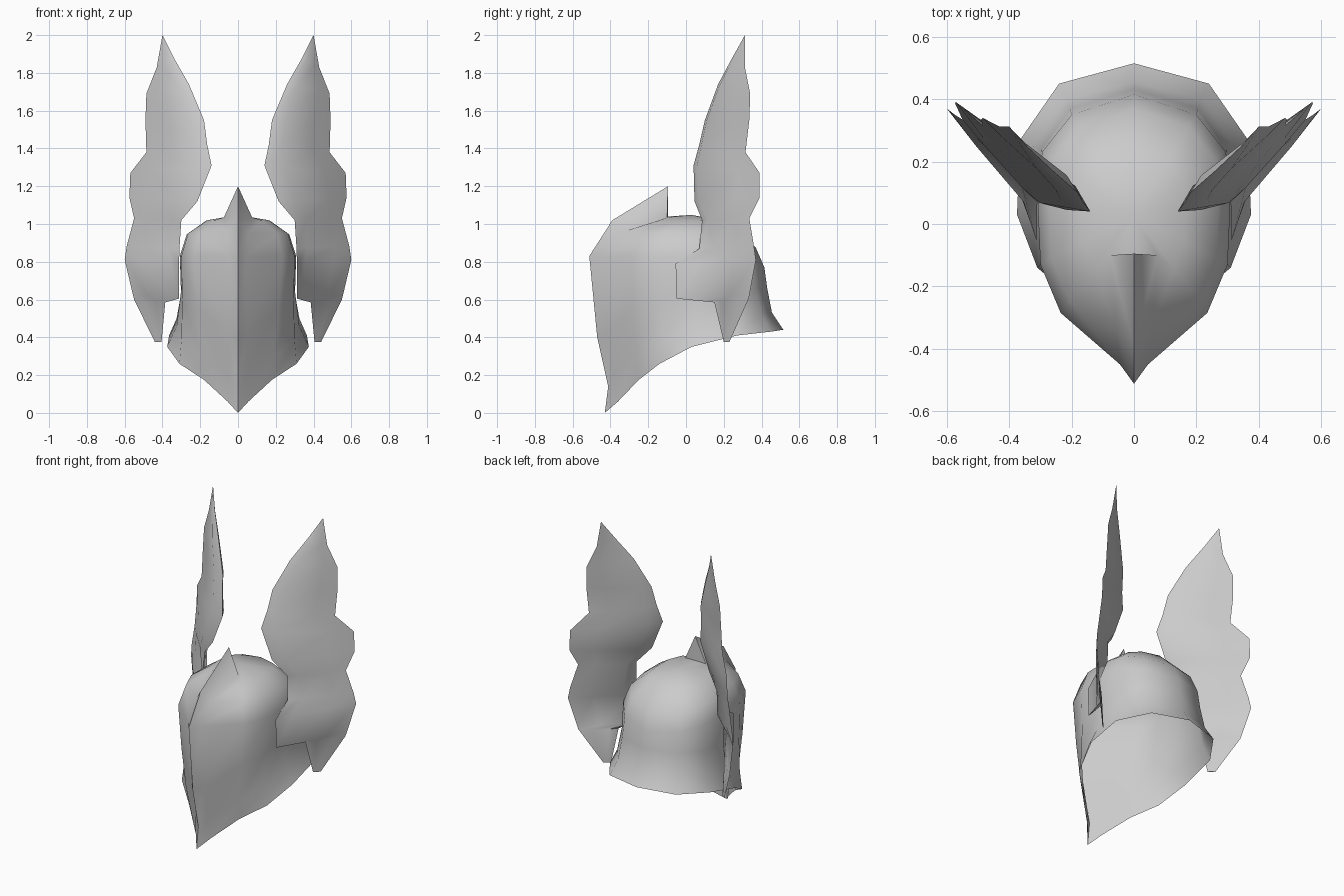
import bpy
import bmesh
import math
from mathutils import Vector, Matrix

if "Cube" in bpy.data.objects:
    bpy.data.objects.remove(bpy.data.objects["Cube"])

metal = bpy.data.materials.new("grey metal")
metal.diffuse_color = (0.6, 0.6, 0.6, 1)
metal.use_nodes = True
metal.node_tree.nodes["Principled BSDF"].inputs["Base Color"].default_value = metal.diffuse_color


def loft(name, rows, closed=False, cap=False, angle=40):
    """Skin rows of points on the +x half, then mirror across x = 0."""
    bm = bmesh.new()
    grid = [[bm.verts.new(p) for p in row] for row in rows]
    n = len(rows[0])
    for a, b in zip(grid, grid[1:]):
        for j in range(n if closed else n - 1):
            k = (j + 1) % n
            bm.faces.new((a[j], a[k], b[k], b[j]))
    if cap:
        bm.faces.new(grid[0][::-1])
    bmesh.ops.remove_doubles(bm, verts=bm.verts[:], dist=0.0005)
    bmesh.ops.mirror(bm, geom=bm.verts[:] + bm.edges[:] + bm.faces[:],
                     matrix=Matrix.Identity(4), merge_dist=0.0005, axis='X')
    bmesh.ops.recalc_face_normals(bm, faces=bm.faces[:])
    bm.normal_update()
    # open shells: make the topmost face look up
    if not closed:
        top = max(bm.faces, key=lambda f: abs(f.normal.z))
        if top.normal.z < 0:
            bmesh.ops.reverse_faces(bm, faces=bm.faces[:])
    me = bpy.data.meshes.new(name)
    bm.to_mesh(me)
    bm.free()
    me.materials.append(metal)
    ob = bpy.data.objects.new(name, me)
    bpy.context.collection.objects.link(ob)
    bpy.ops.object.select_all(action='DESELECT')
    ob.select_set(True)
    bpy.context.view_layer.objects.active = ob
    bpy.ops.object.shade_smooth_by_angle(angle=math.radians(angle))
    return ob


# Helmet shell: half rings from the front ridge to the back, flared rim first
rim = [(0, -.43, 0), (.055, -.36, .06), (.18, -.25, .175), (.31, -.14, .26),
       (.375, .03, .35), (.365, .27, .41), (.24, .45, .43), (0, .515, .44)]
neck = [(0, -.412, .14), (.045, -.385, .2), (.19, -.27, .3), (.30, -.13, .38),
        (.325, .04, .46), (.325, .25, .5), (.215, .40, .52), (0, .455, .53)]
waist = [(0, -.47, .4), (.045, -.42, .42), (.215, -.28, .55), (.295, -.13, .6),
         (.302, .05, .64), (.298, .24, .65), (.205, .37, .66), (0, .43, .66)]
brow = [(0, -.512, .83), (.045, -.45, .83), (.235, -.285, .83), (.3, -.13, .83),
        (.308, .05, .83), (.295, .23, .82), (.2, .35, .79), (0, .415, .77)]
apex = (0, .03, 1.048)


def dome(scale, lift):
    """Shrink the brow ring toward the apex, leaving out the ridge columns."""
    ring = []
    for x, y, z in brow[2:]:
        rise = lift - .4 * max(0, y) * (scale - .5) / .38
        ring.append((x * scale, .03 + (y - .03) * scale, z + (1.048 - z) * rise))
    return ring


# the ridge climbs into a pointed crest that drops straight at its back
shoulder = [(0, -.39, 1.02), (.055, -.345, .955)] + dome(.88, .55)
crown = [(0, -.095, 1.2), (.075, -.1, 1.035)] + dome(.54, .87)
crest_back = [(0, -.095, 1.04), crown[1]] + [apex] * 6
loft("helmet_shell", [rim, neck, waist, brow, shoulder, crown, crest_back, [apex] * 8],
     angle=85)

# Wings: leading and trailing edge points from the lower point to the tip
edges = [((.405, .20, .375), (.44, .23, .375)),
         ((.385, .15, .585), (.55, .33, .60)),
         ((.312, -.05, .605), (.555, .335, .62)),
         ((.312, -.055, .79), (.60, .37, .81)),
         ((.31, .07, .87), (.59, .36, .88)),
         ((.30, .085, 1.02), (.55, .335, 1.03)),
         ((.215, .045, 1.12), (.575, .39, 1.14)),
         ((.14, .04, 1.31), (.57, .39, 1.27)),
         ((.163, .07, 1.42), (.485, .315, 1.38)),
         ((.18, .10, 1.55), (.49, .335, 1.55)),
         ((.26, .17, 1.74), (.485, .34, 1.69)),
         ((.34, .245, 1.88), (.43, .312, 1.83)),
         ((.40, .312, 2.0), (.40, .312, 2.0))]

# bulges (outer front, outer rear, inner rear, inner front) as parts of the chord
BLADE = (.02, .02, -.03, -.04)
STRAP = (-.07, -.02, -.05, -.12)
FEATHER = (.09, .04, -.02, -.06)


def wing_section(lead, trail):
    lead, trail = Vector(lead), Vector(trail)
    chord = trail - lead
    out = Vector((chord.y, -chord.x, 0))
    if lead.z < .6:
        bulge, front = BLADE, .25
    else:
        f = min(1, max(0, (lead.z - .79) / .3))
        bulge = [s + (w - s) * f for s, w in zip(STRAP, FEATHER)]
        front = .25 - .09 * f
    shape = zip((front, .7, .7, front), bulge)
    o1, o2, i2, i1 = [lead + chord * t + out * b for t, b in shape]
    return [lead, o1, o2, trail, i2, i1]


loft("wings", [wing_section(a, b) for a, b in edges], closed=True, cap=True, angle=50)
